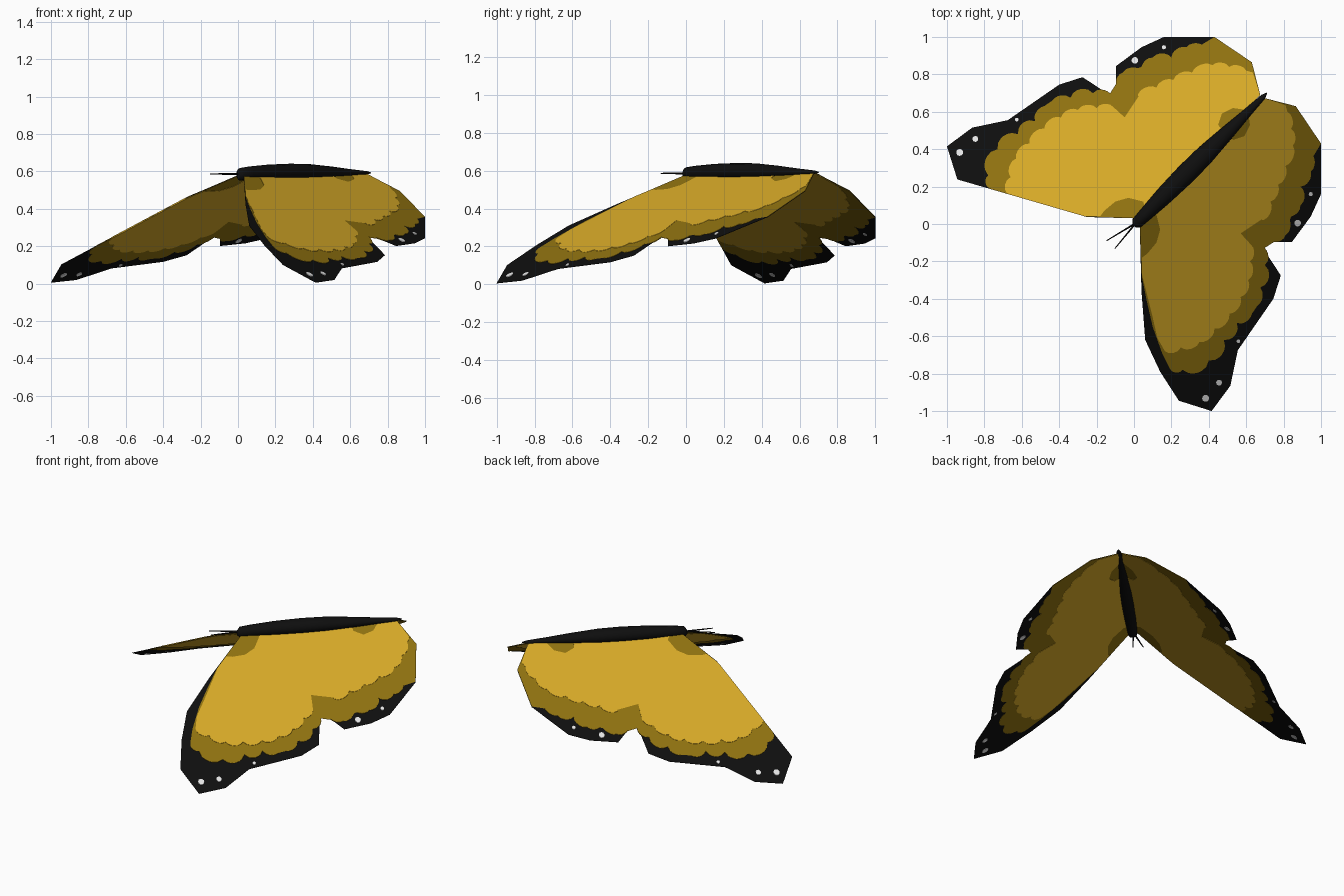
import bpy, bmesh, math
from mathutils import Vector

if "Cube" in bpy.data.objects:
    bpy.data.objects.remove(bpy.data.objects["Cube"])


def material(name, rgb):
    m = bpy.data.materials.new(name)
    m.diffuse_color = (*rgb, 1)
    m.use_nodes = True
    m.node_tree.nodes["Principled BSDF"].inputs["Base Color"].default_value = m.diffuse_color
    return m


GOLD = material("gold", (0.69, 0.405, 0.021))
BROWN = material("dark_gold", (0.28, 0.168, 0.005))
BLACK = material("black", (0.0045, 0.0045, 0.0045))
WHITE = material("white", (0.8, 0.8, 0.8))


def finish(name, bm, mat):
    bmesh.ops.recalc_face_normals(bm, faces=bm.faces[:])
    me = bpy.data.meshes.new(name)
    bm.to_mesh(me)
    bm.free()
    me.materials.append(mat)
    ob = bpy.data.objects.new(name, me)
    bpy.context.collection.objects.link(ob)
    return ob


def scallops(cusps, bulge):
    """Path through the cusps with a rounded lobe between each pair."""
    path = []
    for (ax, ay), (bx, by) in zip(cusps, cusps[1:]):
        for i in range(6):
            t = i / 6
            k = bulge * math.sin(math.pi * t) ** 0.6 if i else 0
            path.append((ax + (bx - ax) * t + (by - ay) * k,
                         ay + (by - ay) * t - (bx - ax) * k))
    return path + [cusps[-1]]


def circle(cx, cy, r):
    return [(cx + r * math.cos(i * math.pi / 5), cy + r * math.sin(i * math.pi / 5))
            for i in range(10)]


def plate(name, outlines, half, mat, mirrored):
    """Thin plate lying in the drooping wing plane; the mirrored one swaps x and y."""
    bm = bmesh.new()
    for pts in outlines:
        bm.faces.new([bm.verts.new((x, y, 0.59 - 0.413 * (x - y) - half)) for x, y in pts])
    bmesh.ops.triangulate(bm, faces=bm.faces[:])
    if mirrored:  # this wing has a straight, trimmed leading edge
        bmesh.ops.bisect_plane(bm, geom=bm.verts[:] + bm.edges[:] + bm.faces[:],
                               plane_co=(0.06, -0.33, 0), plane_no=(-0.62, -0.18, 0),
                               clear_outer=True)
    ext = bmesh.ops.extrude_face_region(bm, geom=bm.faces[:])
    top = [g for g in ext["geom"] if isinstance(g, bmesh.types.BMVert)]
    bmesh.ops.translate(bm, verts=top, vec=(0, 0, 2 * half))
    if mirrored:
        for v in bm.verts:
            v.co.x, v.co.y = v.co.y, v.co.x
    finish(name, bm, mat)


# Whole wing silhouette: forewing, notch, hindwing, then back along the body
outline = [(0.03, 0.02), (0.04, -0.36), (0.06, -0.62), (0.14, -0.79), (0.24, -0.945),
           (0.415, -1.0), (0.515, -0.865), (0.555, -0.675), (0.745, -0.40), (0.785, -0.275),
           (0.68, -0.115), (0.56, -0.02), (0.73, -0.095), (0.845, -0.095), (0.945, 0.04),
           (1.0, 0.16), (1.0, 0.43), (0.865, 0.63), (0.69, 0.675)]

# Dark gold band inside the black margin
brown = ([(0.03, 0.02), (0.042, -0.28), (0.07, -0.42), (0.10, -0.55), (0.15, -0.69)]
         + scallops([(0.19, -0.77), (0.26, -0.78), (0.40, -0.73), (0.48, -0.62), (0.55, -0.53),
                     (0.63, -0.45), (0.675, -0.34), (0.70, -0.22), (0.675, -0.115)], 0.28)
         + [(0.56, -0.02), (0.72, -0.09)]
         + scallops([(0.73, -0.09), (0.81, -0.06), (0.82, 0.04), (0.89, 0.10), (0.89, 0.20),
                     (0.945, 0.28), (0.945, 0.38)], 0.22)
         + [(1.0, 0.43), (0.865, 0.63), (0.69, 0.675)])

# Gold centre field, with bites left dark near the head, notch and tail
gold = ([(0.07, 0.06), (0.12, 0.05), (0.14, -0.03), (0.12, -0.10), (0.07, -0.16),
         (0.042, -0.18), (0.043, -0.27), (0.075, -0.40), (0.10, -0.50), (0.125, -0.61)]
        + scallops([(0.165, -0.68), (0.25, -0.66), (0.35, -0.63), (0.43, -0.56), (0.51, -0.48),
                    (0.57, -0.39), (0.61, -0.30), (0.62, -0.20), (0.625, -0.11)], 0.22)
        + [(0.57, -0.05), (0.52, -0.03), (0.49, 0.02), (0.52, 0.03), (0.56, 0.0), (0.62, 0.045)]
        + scallops([(0.67, 0.06), (0.69, 0.02), (0.73, 0.12), (0.77, 0.21), (0.81, 0.31),
                    (0.85, 0.42), (0.84, 0.51), (0.82, 0.60)], 0.2)
        + [(0.81, 0.635), (0.69, 0.675), (0.61, 0.60), (0.62, 0.53), (0.59, 0.47),
           (0.53, 0.45), (0.49, 0.48)])

# White dots in the margin
spots = [circle(*s) for s in ((0.383, -0.932, 0.019), (0.455, -0.848, 0.016),
                              (0.558, -0.627, 0.010), (0.875, 0.005, 0.018),
                              (0.945, 0.16, 0.011))]

for side, mirrored in (("right", False), ("left", True)):
    plate(side + "_wing_margin", [outline], 0.001, BLACK, mirrored)
    plate(side + "_wing_band", [brown], 0.0025, BROWN, mirrored)
    plate(side + "_wing_field", [gold], 0.004, GOLD, mirrored)
    plate(side + "_wing_spots", spots, 0.004, WHITE, mirrored)

# Body: tapered spindle along the diagonal (position, half width, half height, centre z)
SIDES = 12
bm = bmesh.new()
rings = []
for s, w, h, z in ((0.0, 0.012, 0.015, 0.58), (0.012, 0.03, 0.034, 0.584),
                   (0.06, 0.036, 0.037, 0.589), (0.16, 0.048, 0.042, 0.594),
                   (0.28, 0.055, 0.044, 0.597), (0.38, 0.052, 0.042, 0.597),
                   (0.50, 0.038, 0.031, 0.595), (0.60, 0.024, 0.019, 0.593),
                   (0.69, 0.014, 0.009, 0.592), (0.71, 0.003, 0.003, 0.592)):
    ring = []
    for i in range(SIDES):
        a = 2 * math.pi * i / SIDES
        d = w * math.cos(a) * math.sqrt(0.5)
        ring.append(bm.verts.new((s + d, s - 0.01 - d, z + h * math.sin(a))))
    rings.append(ring)
for r0, r1 in zip(rings, rings[1:]):
    for i in range(SIDES):
        j = (i + 1) % SIDES
        bm.faces.new((r0[i], r0[j], r1[j], r1[i]))
bm.faces.new(rings[0])
bm.faces.new(rings[-1])
body = finish("body", bm, BLACK)
body.data.shade_smooth()

# Antennae: thin tapered rods pointing forward from the head
for side, tip in (("left", (-0.148, -0.09, 0.586)), ("right", (-0.103, -0.132, 0.586))):
    base, tip = Vector((0.01, 0.005, 0.586)), Vector(tip)
    axis = tip - base
    bm = bmesh.new()
    bmesh.ops.create_cone(bm, cap_ends=True, segments=6, radius1=0.006, radius2=0.003,
                          depth=axis.length)
    bm.transform(axis.to_track_quat("Z", "Y").to_matrix().to_4x4())
    bmesh.ops.translate(bm, verts=bm.verts[:], vec=(base + tip) / 2)
    finish(side + "_antenna", bm, BLACK)
